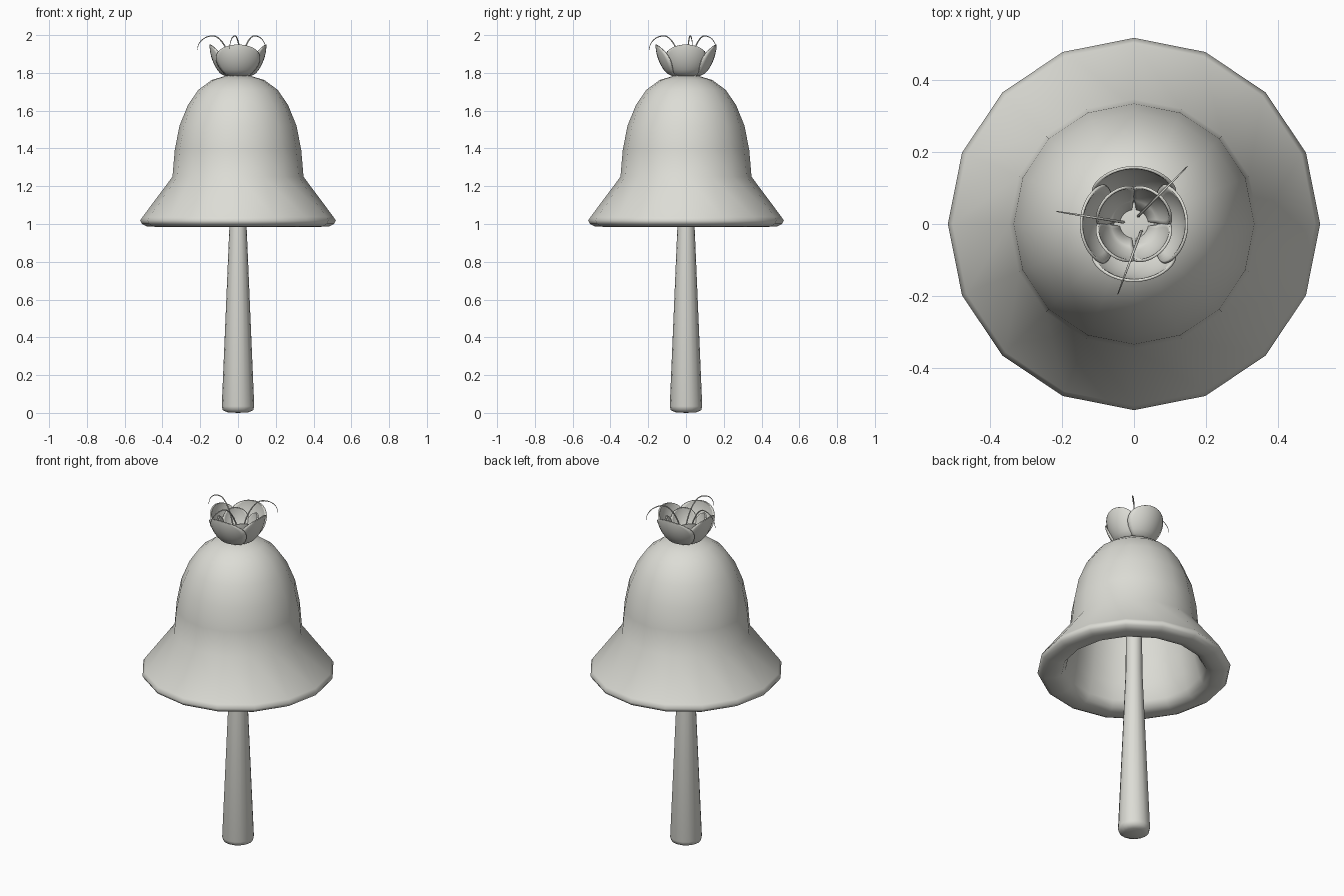
import bpy, bmesh, math
from mathutils import Vector

cube = bpy.data.objects.get("Cube")
if cube:
    bpy.data.objects.remove(cube, do_unlink=True)

# Single clay material
clay = bpy.data.materials.new("pale_clay")
clay.use_nodes = True
colour = (0.72, 0.72, 0.67, 1)
clay.diffuse_color = colour
clay.node_tree.nodes["Principled BSDF"].inputs["Base Color"].default_value = colour


def finish(name, bm):
    """Turn a bmesh into a smooth shaded object."""
    mesh = bpy.data.meshes.new(name)
    bm.to_mesh(mesh)
    bm.free()
    mesh.materials.append(clay)
    for p in mesh.polygons:
        p.use_smooth = True
    obj = bpy.data.objects.new(name, mesh)
    bpy.context.collection.objects.link(obj)
    return obj


def lathe(name, profile, sides):
    """Revolve (radius, height) points about z; zero radius ends become tips."""
    bm = bmesh.new()
    rings = []
    for r, z in profile:
        if r == 0:
            rings.append([bm.verts.new((0, 0, z))] * sides)
        else:
            rings.append([bm.verts.new((r * math.cos(a), r * math.sin(a), z))
                          for a in (math.tau * i / sides for i in range(sides))])
    for low, high in zip(rings, rings[1:]):
        for i in range(sides):
            j = (i + 1) % sides
            corners = dict.fromkeys((low[i], low[j], high[j], high[i]))
            bm.faces.new(list(corners))
    bmesh.ops.recalc_face_normals(bm, faces=bm.faces)
    return finish(name, bm)


def petal(name, angle, half_width, scale, height):
    """Cupped, bulging petal with a rounded tip."""
    rows, cols = 14, 10
    bm = bmesh.new()
    grid = []
    for i in range(rows + 1):
        v = math.sin(i / rows * math.pi / 2)
        radius = scale * (0.06 + 0.092 * math.sin(v * math.pi / 2) ** 0.55)
        spread = half_width * math.sqrt(max(0.004, 1 - (abs(v - 0.4) / 0.6) ** 2))
        row = []
        for j in range(cols + 1):
            a = angle + spread * (2 * j / cols - 1)
            row.append(bm.verts.new((radius * math.cos(a), radius * math.sin(a),
                                     1.778 + height * v)))
        grid.append(row)
    for i in range(rows):
        for j in range(cols):
            bm.faces.new((grid[i][j], grid[i][j + 1], grid[i + 1][j + 1], grid[i + 1][j]))
    obj = finish(name, bm)
    thick = obj.modifiers.new("thickness", 'SOLIDIFY')
    thick.thickness = 0.008


def stamen(name, start, end):
    """Thin tapering filament that arches over and droops."""
    a, b = Vector((*start, 1.79)), Vector((*end, 1.92))
    curve = bpy.data.curves.new(name, 'CURVE')
    curve.dimensions = '3D'
    curve.bevel_depth = 0.0045
    curve.bevel_resolution = 1
    curve.resolution_u = 12
    spline = curve.splines.new('BEZIER')
    spline.bezier_points.add(2)
    top = a.lerp(b, 0.55)
    top.z = 1.996
    along = Vector((b.x - a.x, b.y - a.y, 0))
    spots = ((a, Vector((0, 0, 0.09)), 1.0), (top, along * 0.27, 0.7),
             (b, Vector((0, 0, -0.04)), 0.25))
    for point, (co, tangent, radius) in zip(spline.bezier_points, spots):
        point.handle_left_type = point.handle_right_type = 'FREE'
        point.co, point.radius = co, radius
        point.handle_left, point.handle_right = co - tangent, co + tangent
    curve.materials.append(clay)
    obj = bpy.data.objects.new(name, curve)
    bpy.context.collection.objects.link(obj)


# Hollow bell cap: outer dome, flared skirt, rolled lip, then up the inside
lathe("bell_cap", [
    (0, 1.788), (0.07, 1.783), (0.14, 1.762), (0.21, 1.71), (0.265, 1.63),
    (0.31, 1.52), (0.335, 1.39), (0.347, 1.25), (0.505, 1.038), (0.518, 1.018),
    (0.508, 1.0), (0.483, 0.987), (0.43, 0.985), (0.39, 0.995), (0.368, 1.03),
    (0.345, 1.12), (0.327, 1.23), (0.312, 1.38), (0.28, 1.53), (0.2, 1.68),
    (0.09, 1.745), (0, 1.755)], 16)

# Tapered handle with rounded foot
lathe("handle", [(0, 0), (0.055, 0.003), (0.08, 0.014), (0.086, 0.035),
                 (0.045, 1.0), (0.04, 1.75)], 16)

# Outer and inner rings of four petals
for k, side in enumerate(("left", "back", "right", "front")):
    wide = k % 2
    petal(side + "_outer_petal", k * math.pi / 2, 0.95, 1.06 if wide else 0.99, 0.172)
    petal(side + "_inner_petal", (k + 0.5) * math.pi / 2, 0.85, 0.72, 0.145)

# Three drooping stamens
stamen("right_stamen", (-0.03, 0.005), (-0.215, 0.035))
stamen("left_stamen", (0.012, 0.022), (0.148, 0.16))
stamen("front_stamen", (0.02, -0.02), (-0.045, -0.195))
